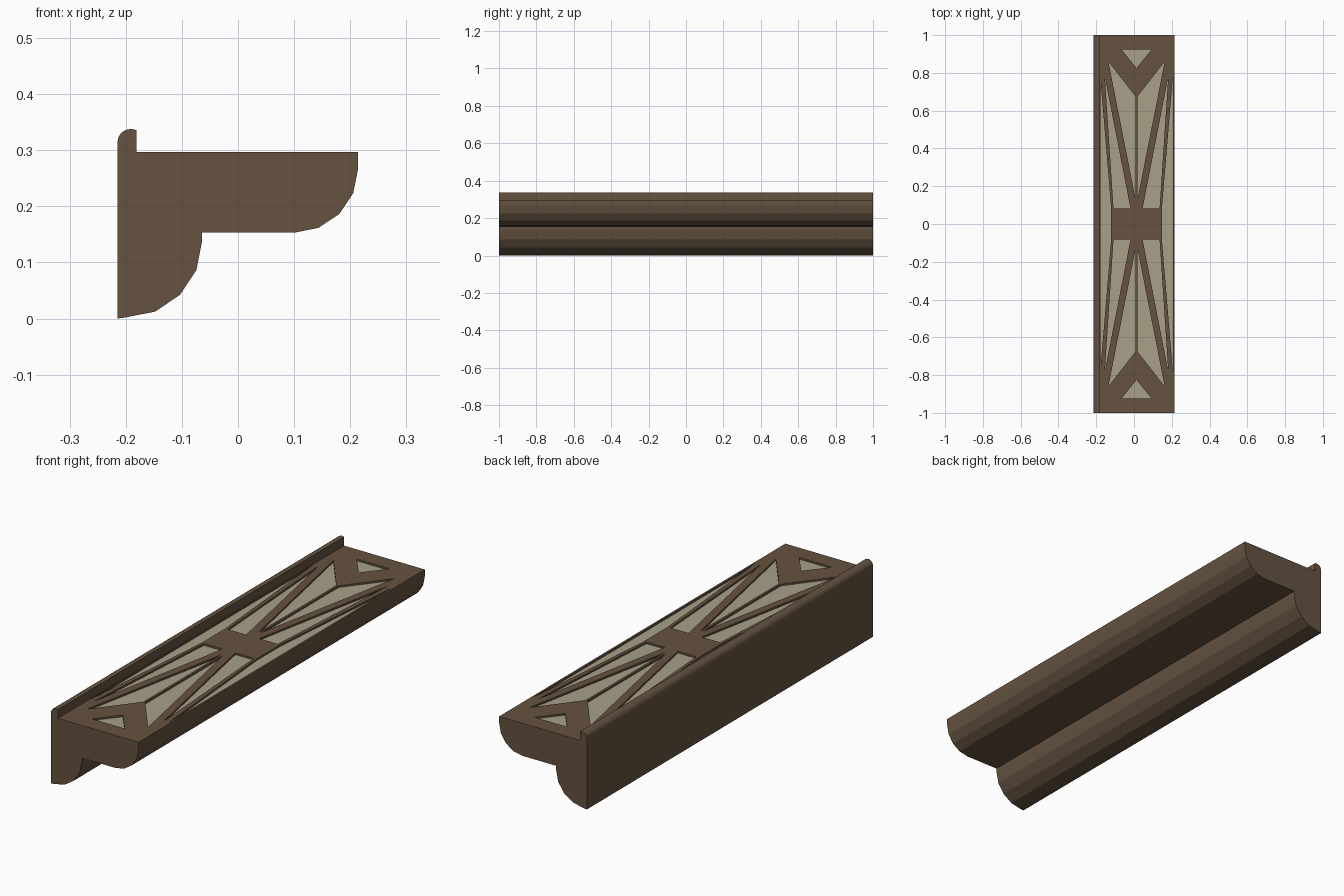
import bpy, bmesh
from math import sin, cos, radians
from mathutils import Vector

cube = bpy.data.objects.get("Cube")
if cube:
    bpy.data.objects.remove(cube, do_unlink=True)


def material(name, rgb):
    mat = bpy.data.materials.new(name)
    mat.use_nodes = True
    mat.diffuse_color = (*rgb, 1)
    mat.node_tree.nodes["Principled BSDF"].inputs["Base Color"].default_value = (*rgb, 1)
    return mat


def prisms(name, outlines, offset):
    """Extrude each closed outline along the offset into one mesh object."""
    bm = bmesh.new()
    for outline in outlines:
        face = bm.faces.new([bm.verts.new(p) for p in outline])
        ext = bmesh.ops.extrude_face_region(bm, geom=[face], use_keep_orig=True)
        moved = [v for v in ext["geom"] if isinstance(v, bmesh.types.BMVert)]
        bmesh.ops.translate(bm, verts=moved, vec=Vector(offset))
    bmesh.ops.recalc_face_normals(bm, faces=bm.faces)
    mesh = bpy.data.meshes.new(name)
    bm.to_mesh(mesh)
    bm.free()
    obj = bpy.data.objects.new(name, mesh)
    bpy.context.collection.objects.link(obj)
    return obj


def arc(cx, cz, r, start, end, steps=4):
    angles = [radians(start + (end - start) * i / steps) for i in range(steps + 1)]
    return [(cx + r * cos(a), cz + r * sin(a)) for a in angles]


BACK, FRONT, DECK, DEPTH = -0.215, 0.214, 0.297, 0.008
LIP = -0.181

# Moulding cross-section: two quarter-round steps and a rounded lip
profile = [(BACK, 0)]
profile += arc(-0.2, 0.138, 0.136, -90, 0)
profile += [(-0.064, 0.153)]
profile += arc(0.1, 0.267, 0.114, -90, 0)
profile += [(FRONT, DECK), (LIP, DECK), (LIP, 0.336)]
profile += arc(-0.191, 0.314, 0.024, 90, 180)
shelf = prisms("shelf_moulding", [[(x, -1, z) for x, z in profile]], (0, 2, 0))

# Deck panels, given as distance from the deck's centre line and from mid length
MID = 0.0135
half_panels = [
    [(0.149, 0.86), (0.005, 0.675), (0.005, 0.13)],
    [(0.168, 0.78), (0.032, 0.083), (0.122, 0.083)],
]
end_panel = [(-0.08, 0.925), (0.08, 0.925), (0, 0.825)]
side_panel = [(0.192, 0.78), (0.134, 0.08), (0.134, -0.08), (0.192, -0.78)]

panels = []
for s in (-1, 1):
    panels.append([(x, s * y) for x, y in end_panel])
    panels.append([(s * x, y) for x, y in side_panel])
    for t in (-1, 1):
        panels += [[(s * x, t * y) for x, y in p] for p in half_panels]

# Sink the panels into the deck
floor = DECK - DEPTH
cutter = prisms("panel_cutter", [[(MID + x, y, floor) for x, y in p] for p in panels],
                (0, 0, DEPTH * 2))
cutter.hide_render = True
cut = shelf.modifiers.new("panel_recesses", "BOOLEAN")
cut.operation = "DIFFERENCE"
cut.solver = "EXACT"
cut.object = cutter
bpy.context.view_layer.objects.active = shelf
bpy.ops.object.modifier_apply(modifier=cut.name)
bpy.data.objects.remove(cutter, do_unlink=True)

# Brown body, pale recess floors
shelf.data.materials.clear()
shelf.data.materials.append(material("brown_wood", (0.13, 0.085, 0.052)))
shelf.data.materials.append(material("pale_inlay", (0.39, 0.35, 0.25)))
for face in shelf.data.polygons:
    is_floor = face.normal.z > 0.9 and abs(face.center.z - floor) < DEPTH / 4
    face.material_index = 1 if is_floor else 0
